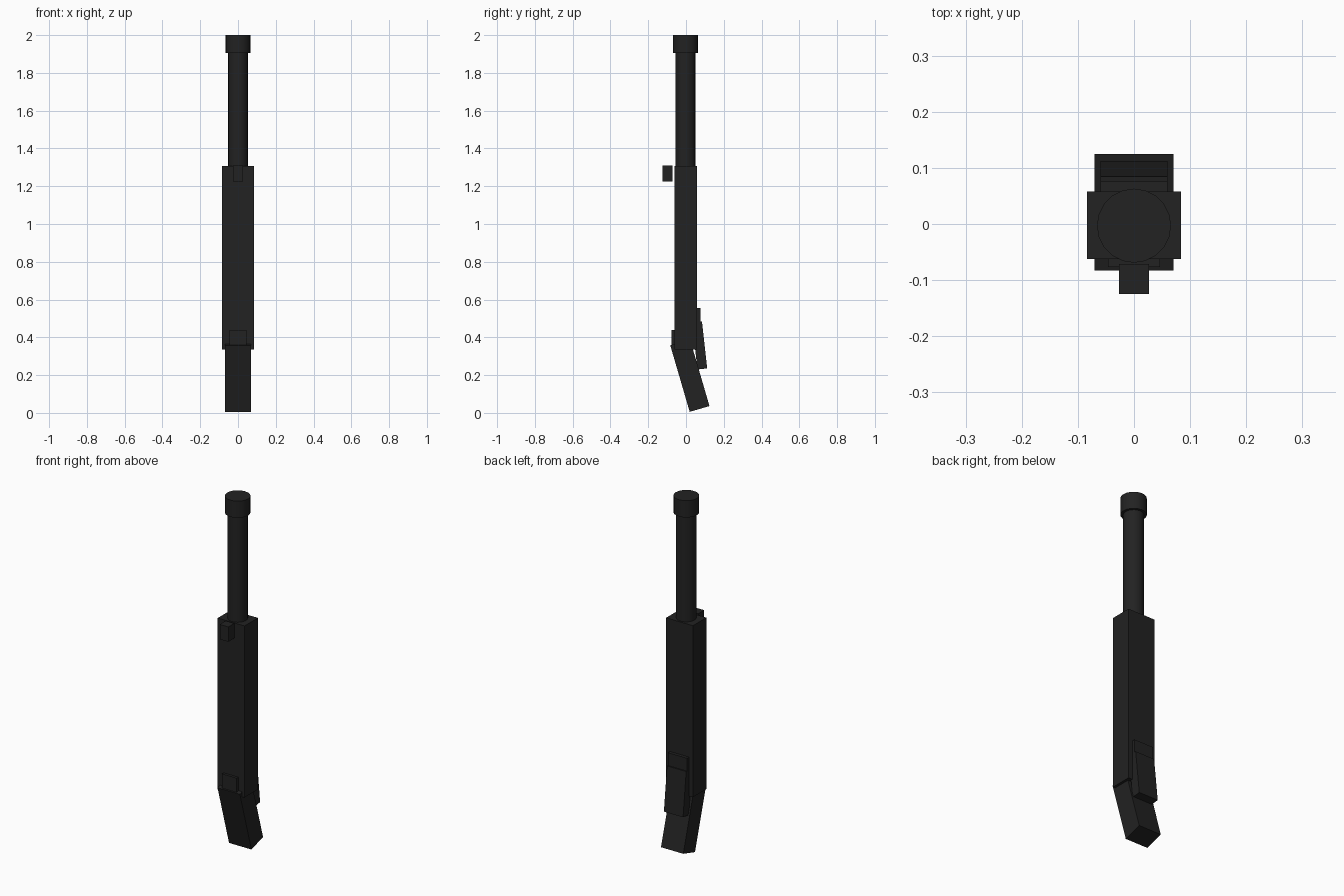
import bpy
import math

if "Cube" in bpy.data.objects:
    bpy.data.objects.remove(bpy.data.objects["Cube"])

black = bpy.data.materials.new("matte black")
black.diffuse_color = (0.016, 0.016, 0.016, 1)
black.use_nodes = True
black.node_tree.nodes["Principled BSDF"].inputs["Base Color"].default_value = black.diffuse_color


def box(name, x, y, z, size, tilt=0.0):
    """Box centred at (x, y, z), tilted about the x axis."""
    bpy.ops.mesh.primitive_cube_add(size=1, location=(x, y, z))
    ob = bpy.context.object
    ob.name = name
    ob.scale = size
    ob.rotation_euler[0] = tilt
    ob.data.materials.append(black)
    return ob


def tube(name, radius, z0, z1, sides):
    """Upright cylinder between two heights."""
    bpy.ops.mesh.primitive_cylinder_add(
        vertices=sides, radius=radius, depth=z1 - z0, location=(0, -0.003, (z0 + z1) / 2))
    ob = bpy.context.object
    ob.name = name
    ob.data.materials.append(black)
    bpy.ops.object.shade_smooth_by_angle(angle=math.radians(30))
    return ob


# Main housing
box("body", 0, -0.002, 0.821, (0.168, 0.12, 0.972))

# Barrel and its end cap
tube("barrel", 0.052, 1.28, 1.93, 20)
tube("barrel_cap", 0.066, 1.905, 2.0, 20)

# Small sight block standing just off the body
box("sight", 0, -0.098, 1.268, (0.054, 0.053, 0.084))

# Angled handle below the body
box("handle", 0, 0.0205, 0.197, (0.14, 0.109, 0.367), math.radians(16.3))

# Plate on the front, above the handle
box("front_plate", 0, -0.052, 0.39, (0.092, 0.05, 0.1))

# Rear mount and the tilted lever hanging from it
box("rear_mount", 0, 0.053, 0.49, (0.12, 0.046, 0.132))
box("rear_lever", 0, 0.0725, 0.357, (0.12, 0.052, 0.25), math.radians(6.4))
